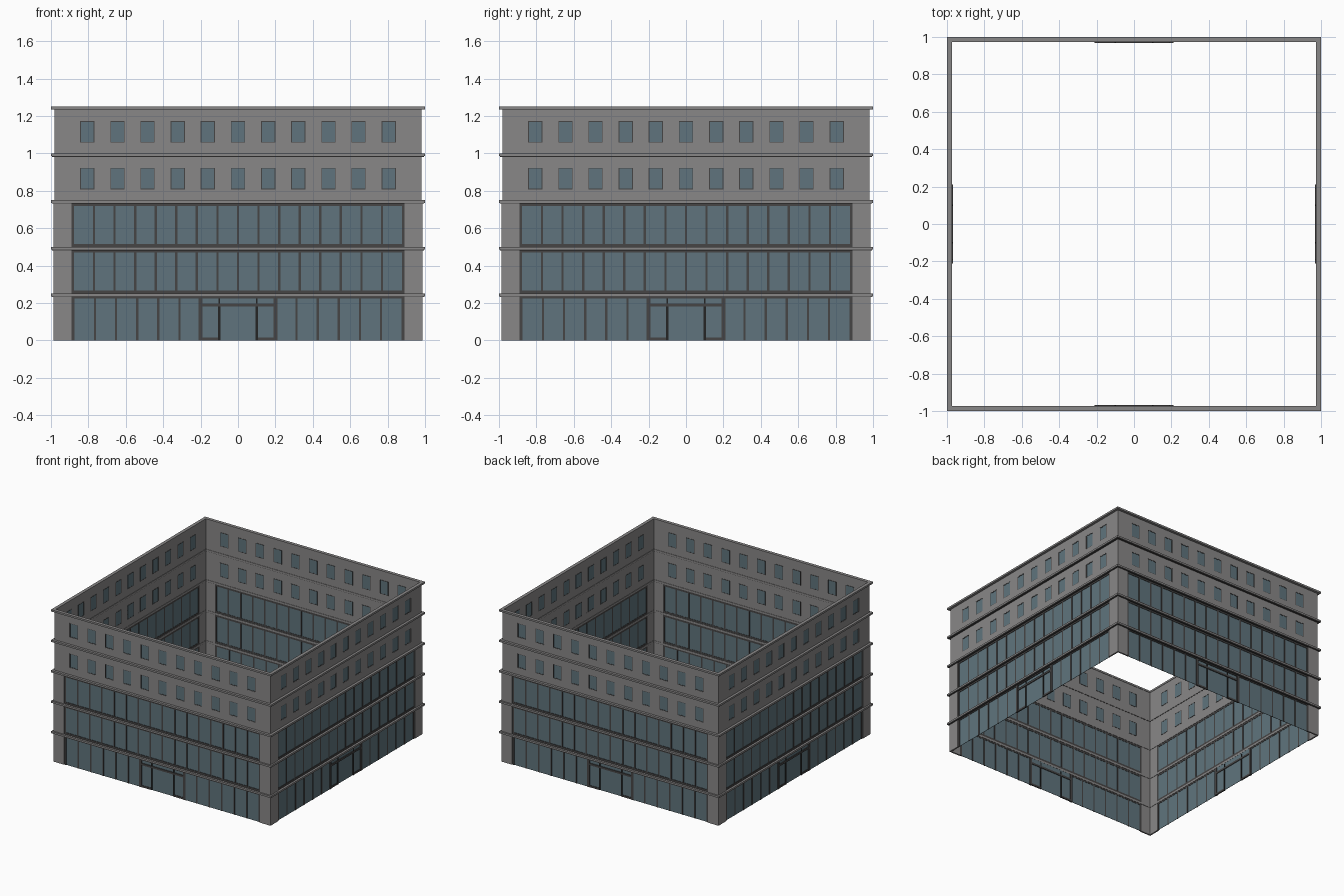
import bpy, bmesh
from mathutils import Matrix, Vector
from math import pi

if "Cube" in bpy.data.objects:
    bpy.data.objects.remove(bpy.data.objects["Cube"])


def material(name, rgb):
    m = bpy.data.materials.new(name)
    m.diffuse_color = (*rgb, 1)
    m.use_nodes = True
    m.node_tree.nodes["Principled BSDF"].inputs["Base Color"].default_value = m.diffuse_color
    return m


STONE = material("warm grey stone", (0.25, 0.243, 0.243))
GLASS = material("blue grey glass", (0.115, 0.175, 0.205))
FRAME = material("dark grey frame", (0.062, 0.060, 0.060))
BLACK = material("black door metal", (0.018, 0.018, 0.018))


def build(name, mat, boxes):
    """One object from boxes (u0, u1, d0, d1, z0, z1), repeated on all four sides.
    u runs along the facade, d is the distance out from the centre."""
    bm = bmesh.new()
    for k in range(4):
        rot = Matrix.Rotation(k * pi / 2, 4, 'Z')
        for u0, u1, d0, d1, z0, z1 in boxes:
            size = Matrix.Diagonal((u1 - u0, d1 - d0, z1 - z0, 1))
            mid = Matrix.Translation(Vector(((u0 + u1) / 2, -(d0 + d1) / 2, (z0 + z1) / 2)))
            bmesh.ops.create_cube(bm, size=1, matrix=rot @ mid @ size)
    me = bpy.data.meshes.new(name)
    bm.to_mesh(me)
    bm.free()
    me.materials.append(mat)
    ob = bpy.data.objects.new(name, me)
    bpy.context.collection.objects.link(ob)
    return ob


def border(u0, u1, d0, d1, z0, z1, w):
    """Four bars forming a rectangular frame."""
    return [(u0, u0 + w, d0, d1, z0, z1), (u1 - w, u1, d0, d1, z0, z1),
            (u0 + w, u1 - w, d0, d1, z0, z0 + w), (u0 + w, u1 - w, d0, d1, z1 - w, z1)]


FLOOR = 0.25
LEDGE = 0.015

# Ledges at the top of every storey; sides meet as a pinwheel at the corners
build("floor_ledges", STONE,
      [(-1.0, 0.973, 0.973, 1.0, i * FLOOR - LEDGE, i * FLOOR) for i in range(1, 6)])
build("ledge_undersides", FRAME,
      [(-0.995, 0.975, 0.975, 0.995, i * FLOOR - LEDGE - 0.003, i * FLOOR - LEDGE)
       for i in range(1, 5)])

# Corner pillars of the three glazed storeys
pillars = []
for i in range(3):
    z0, z1 = i * FLOOR, (i + 1) * FLOOR - LEDGE
    pillars += [(-0.987, -0.89, 0.975, 0.987, z0, z1), (0.89, 0.975, 0.975, 0.987, z0, z1)]
build("corner_pillars", STONE, pillars)

# Upper walls pierced by eleven windows per storey
HALF, PITCH = 0.038, 0.1612
walls, window_glass, window_frames = [], [], []
for i in (3, 4):
    z0, z1 = i * FLOOR, (i + 1) * FLOOR - LEDGE
    w0, w1 = z0 + 0.058, z0 + 0.172
    walls += [(-0.98, 0.976, 0.976, 0.98, z0, w0), (-0.98, 0.976, 0.976, 0.98, w1, z1)]
    left = -0.98
    for n in range(-5, 6):
        c = n * PITCH
        walls.append((left, c - HALF, 0.976, 0.98, w0, w1))
        left = c + HALF
        window_glass.append((c - HALF, c + HALF, 0.975, 0.977, w0, w1))
        window_frames += border(c - HALF, c + HALF, 0.974, 0.9785, w0, w1, 0.004)
    walls.append((left, 0.976, 0.976, 0.98, w0, w1))
build("upper_walls", STONE, walls)
build("window_glass", GLASS, window_glass)
build("window_frames", FRAME, window_frames)

# Curtain glazing with mullions
glazing, mullions = [], []
for i in range(3):
    z0, z1 = i * FLOOR, (i + 1) * FLOOR - LEDGE
    if i:
        glazing.append((-0.89, 0.89, 0.977, 0.979, z0, z1))
        mullions += border(-0.893, 0.893, 0.975, 0.983, z0, z1, 0.016)
        us = [n * 0.11 for n in range(-7, 8)]
    else:
        for s in (-1, 1):
            a, b = sorted((s * 0.2, s * 0.89))
            glazing.append((a, b, 0.977, 0.979, 0, z1))
            a, b = sorted((s * 0.873, s * 0.893))
            mullions.append((a, b, 0.975, 0.983, 0, z1))
        mullions.append((-0.873, 0.873, 0.975, 0.983, z1 - 0.012, z1))
        us = [s * (0.2 + n * 0.113) for s in (-1, 1) for n in range(1, 6)]
    mullions += [(u - 0.006, u + 0.006, 0.975, 0.982, z0, z1 - 0.012) for u in us]
build("curtain_glass", GLASS, glazing)
build("curtain_mullions", FRAME, mullions)

# Entrance in the middle of each side
build("entrance_glass", GLASS, [(-0.2, 0.2, 0.974, 0.976, 0, 0.235)])
build("entrance_frame", FRAME,
      [(s * 0.2 - 0.01, s * 0.2 + 0.01, 0.969, 0.984, 0, 0.235) for s in (-1, 1)]
      + [(-0.19, 0.19, 0.969, 0.983, 0.182, 0.198)]
      + [(-0.19, -0.105, 0.970, 0.980, 0, 0.015), (0.105, 0.19, 0.970, 0.980, 0, 0.015)])
build("door_posts", BLACK,
      [(s * 0.1 - 0.006, s * 0.1 + 0.006, 0.970, 0.981, 0, 0.182) for s in (-1, 1)]
      + [(s * 0.1 - 0.004, s * 0.1 + 0.004, 0.971, 0.980, 0.198, 0.225) for s in (-1, 1)])
